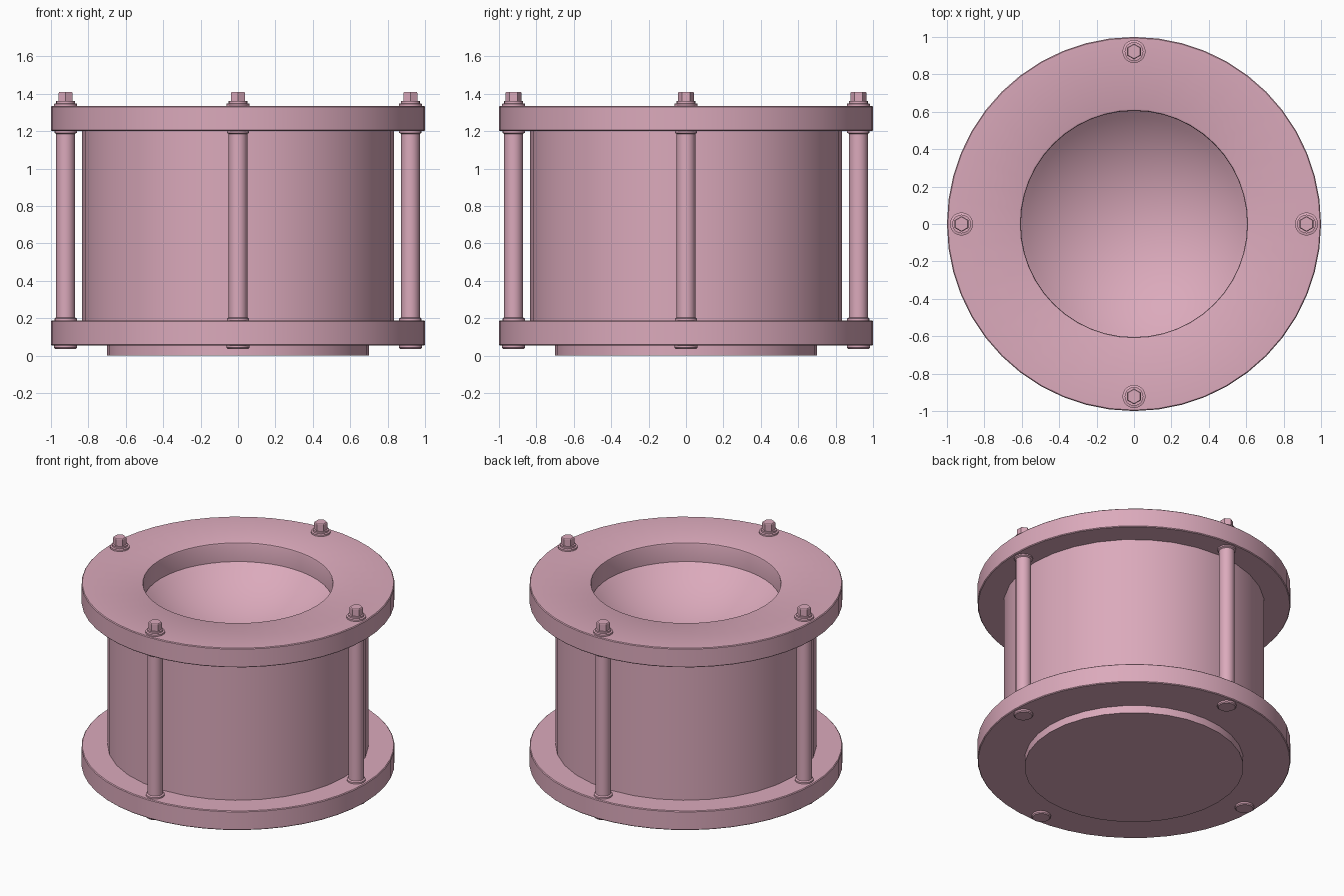
import bpy, bmesh, math

if "Cube" in bpy.data.objects:
    bpy.data.objects.remove(bpy.data.objects["Cube"])

pink = bpy.data.materials.new("dusty_pink")
pink.diffuse_color = (0.71, 0.40, 0.50, 1.0)
pink.use_nodes = True
pink.node_tree.nodes["Principled BSDF"].inputs["Base Color"].default_value = pink.diffuse_color


def lathe(name, profile, sides, x=0.0, y=0.0, closed=False, turn=0.0, smooth=True):
    """Spin an (r, z) profile around a vertical axis at x, y; r = 0 makes a pole."""
    bm = bmesh.new()
    rings = []
    for r, z in profile:
        if r == 0:
            rings.append([bm.verts.new((0, 0, z))] * sides)
        else:
            rings.append([bm.verts.new((r * math.cos(turn + 2 * math.pi * i / sides),
                                        r * math.sin(turn + 2 * math.pi * i / sides), z))
                          for i in range(sides)])
    pairs = list(zip(rings, rings[1:]))
    if closed:
        pairs.append((rings[-1], rings[0]))
    for a, b in pairs:
        for i in range(sides):
            j = (i + 1) % sides
            quad = list(dict.fromkeys((a[i], a[j], b[j], b[i])))
            bm.faces.new(quad)
    bmesh.ops.recalc_face_normals(bm, faces=bm.faces)
    me = bpy.data.meshes.new(name)
    bm.to_mesh(me)
    bm.free()
    me.materials.append(pink)
    ob = bpy.data.objects.new(name, me)
    ob.location = (x, y, 0)
    bpy.context.collection.objects.link(ob)
    if smooth:
        bpy.ops.object.select_all(action='DESELECT')
        ob.select_set(True)
        bpy.context.view_layer.objects.active = ob
        bpy.ops.object.shade_smooth_by_angle(angle=math.radians(30))
    return ob


# Foot and lower flange
lathe("foot", [(0, 0), (0.70, 0), (0.70, 0.06), (0, 0.06)], 32)
lathe("lower_flange", [(0, 0.053), (0.995, 0.053), (1.0, 0.058), (1.0, 0.183),
                       (0.995, 0.188), (0, 0.188)], 48)

# Drum body with a shallow dished top inside the ring
R, edge = 0.91, 0.615
centre_z = 1.2 + math.sqrt(R * R - edge * edge)
top_angle = math.asin(edge / R)
dish = [(R * math.sin(top_angle * k / 12), centre_z - R * math.cos(top_angle * k / 12))
        for k in range(12, 0, -1)] + [(0, centre_z - R)]
lathe("drum_body", [(0, 0.18), (0.834, 0.18), (0.834, 1.203), (edge, 1.203)] + dish, 32)

# Upper ring flange with a softened opening
lathe("upper_ring", [(0.605, 1.2), (0.995, 1.2), (1.0, 1.205), (1.0, 1.33),
                     (0.995, 1.335), (0.617, 1.335), (0.608, 1.331), (0.605, 1.322)],
      48, closed=True)

# Four tie rods with collars, washers, nuts and bottom heads
for n, (x, y) in enumerate([(0.922, 0), (0, 0.922), (-0.922, 0), (0, -0.922)], 1):
    lathe(f"tie_rod_{n}", [(0, 0.18), (0.06, 0.18), (0.06, 0.198), (0.05, 0.204),
                           (0.05, 1.185), (0.06, 1.191), (0.06, 1.205), (0, 1.205)], 16, x, y)
    lathe(f"rod_head_{n}", [(0, 0.036), (0.055, 0.036), (0.061, 0.042),
                            (0.061, 0.06), (0, 0.06)], 16, x, y)
    lathe(f"washer_{n}", [(0, 1.33), (0.062, 1.33), (0.062, 1.346), (0.05, 1.349),
                          (0.05, 1.36), (0, 1.36)], 20, x, y)
    lathe(f"hex_nut_{n}", [(0, 1.355), (0.042, 1.355), (0.042, 1.405), (0.038, 1.41), (0, 1.41)],
          6, x, y, turn=math.pi / 2, smooth=False)
